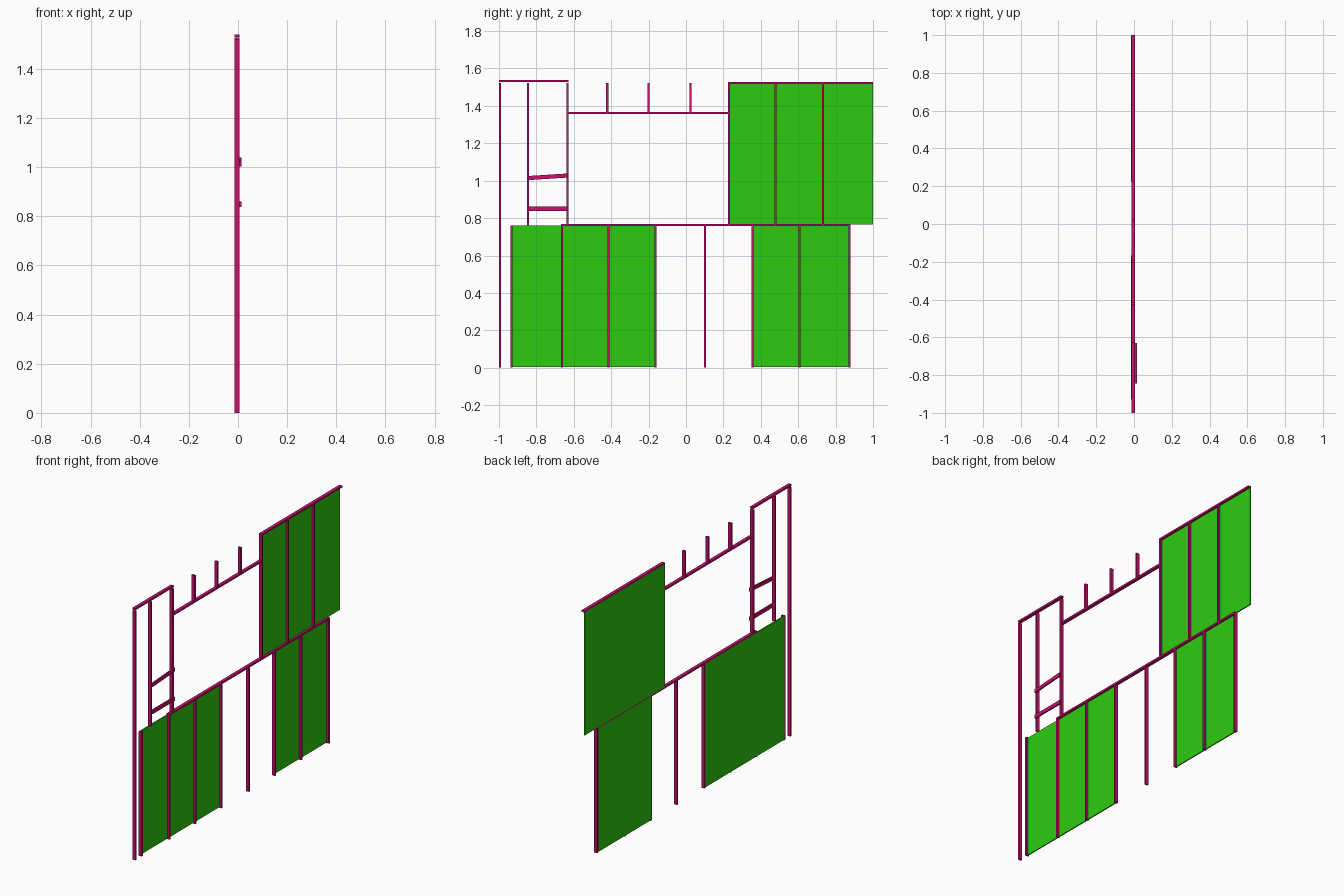
import bpy
import bmesh
from mathutils import Matrix, Vector

cube = bpy.data.objects.get("Cube")
if cube:
    bpy.data.objects.remove(cube, do_unlink=True)


def make_material(name, color):
    mat = bpy.data.materials.new(name)
    mat.use_nodes = True
    mat.diffuse_color = color
    mat.node_tree.nodes["Principled BSDF"].inputs["Base Color"].default_value = color
    return mat


MAGENTA = make_material("magenta", (0.58, 0.005, 0.156, 1))
GREEN = make_material("bright green", (0.026, 0.6, 0.005, 1))

BACK, FRONT = -0.0145, 0.0055   # stud depth along x
SKIN_BACK, SKIN_FRONT = -0.015, -0.008
T = 0.011                       # stud thickness
MID = 0.76                      # storey height
TOP = 1.522


def box(name, mat, x, y, z, slope=0.0):
    """Box from (min, max) ranges; slope lifts the +y end."""
    bm = bmesh.new()
    bmesh.ops.create_cube(bm, size=1)
    for v in bm.verts:
        lift = slope * v.co.y
        v.co = Vector([(r[0] + r[1]) / 2 + c * (r[1] - r[0])
                       for r, c in zip((x, y, z), v.co)])
        v.co.z += lift
    mesh = bpy.data.meshes.new(name)
    bm.to_mesh(mesh)
    bm.free()
    mesh.materials.append(mat)
    obj = bpy.data.objects.new(name, mesh)
    bpy.context.collection.objects.link(obj)
    return obj


def stud(name, y, z0, z1, width=T):
    box(name, MAGENTA, (BACK, FRONT), (y - width / 2, y + width / 2), (z0, z1))


def plate(name, y0, y1, z):
    box(name, MAGENTA, (BACK, FRONT), (y0, y1), (z - T / 2, z + T / 2))


def panels(name, edges, z0, z1):
    for i, (a, b) in enumerate(zip(edges, edges[1:])):
        box(f"{name}_{i + 1}", GREEN, (SKIN_BACK, SKIN_FRONT), (a, b), (z0, z1))


# Lower storey studs
for i, y in enumerate((-0.933, -0.664, -0.414, -0.162, 0.102, 0.356, 0.608, 0.874)):
    stud(f"lower_stud_{i + 1}", y, 0, MID)

# Tall end post in two lengths
stud("end_post_lower", -0.9945, 0, MID)
stud("end_post_upper", -0.9945, MID, TOP)

# Upper storey studs
for i, y in enumerate((0.229, 0.479, 0.732)):
    stud(f"upper_stud_{i + 1}", y, MID, TOP)
stud("ladder_post_outer", -0.844, MID, TOP)
stud("ladder_post_inner", -0.634, MID, TOP)

# Short studs above the opening
for i, y in enumerate((-0.421, -0.2, 0.024)):
    stud(f"short_stud_{i + 1}", y, 1.36, TOP)

# Horizontal plates
plate("middle_plate", -0.669, 0.879, 0.763)
plate("opening_header", -0.634, 0.229, 1.361)
plate("top_plate_right", 0.224, 1.0, 1.522)
plate("top_plate_left", -1.0, -0.628, 1.534)

# Rungs fixed to the face of the ladder posts
RUNG_Y = (-0.845, -0.63)
box("lower_rung", MAGENTA, (FRONT, 0.015), RUNG_Y, (0.838, 0.861))
box("upper_rung", MAGENTA, (FRONT, 0.015), RUNG_Y, (1.01, 1.032), slope=0.014)

# Sheathing panels
panels("lower_left_panel", (-0.928, -0.664, -0.414, -0.167), 0.004, MID)
panels("lower_right_panel", (0.356, 0.608, 0.869), 0.004, MID)
panels("upper_panel", (0.224, 0.479, 0.732, 0.999), MID + 0.006, TOP - 0.003)
